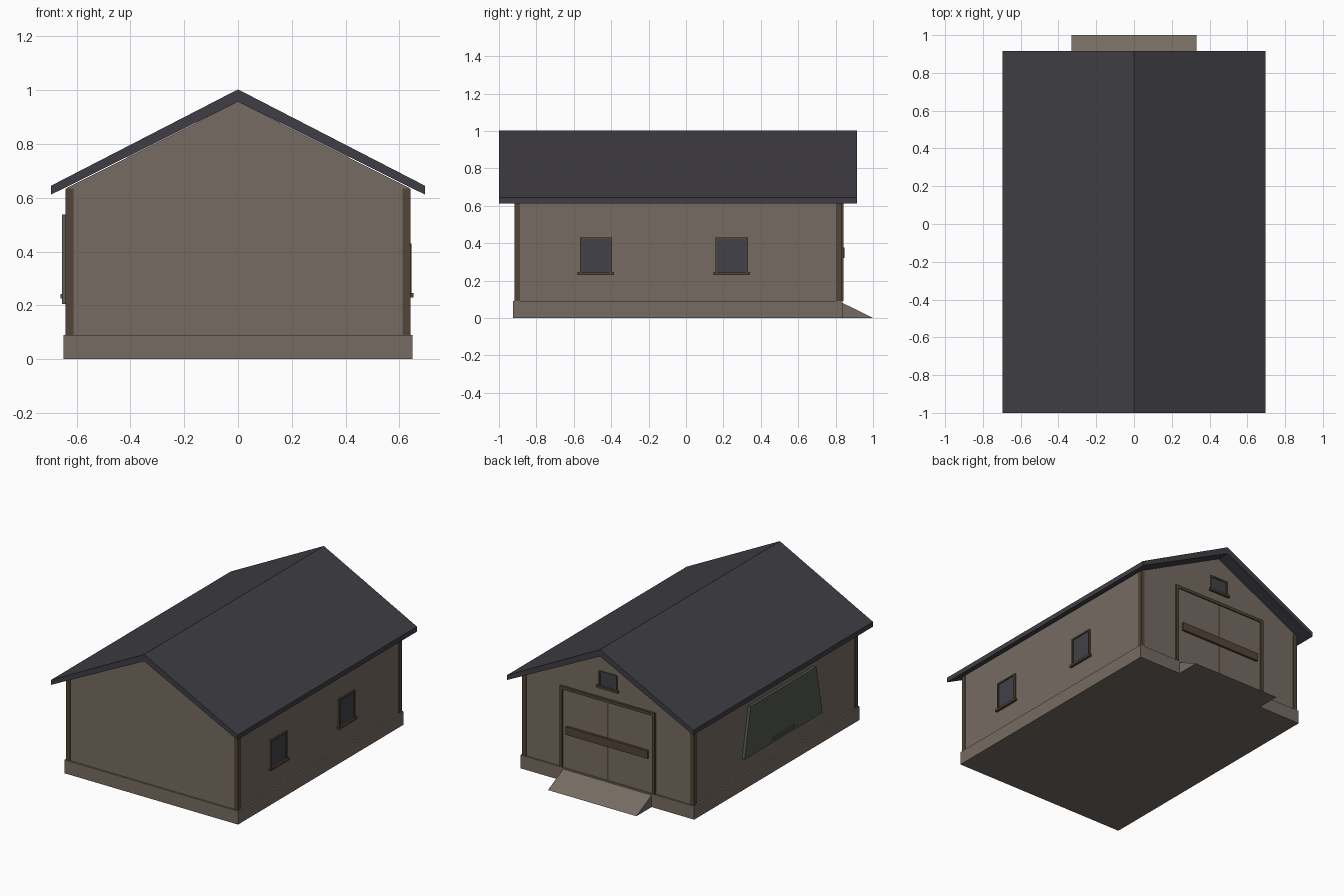
import bpy
import bmesh

if "Cube" in bpy.data.objects:
    bpy.data.objects.remove(bpy.data.objects["Cube"], do_unlink=True)


def material(name, r, g, b):
    m = bpy.data.materials.new(name)
    m.use_nodes = True
    m.diffuse_color = (r, g, b, 1)
    m.node_tree.nodes["Principled BSDF"].inputs["Base Color"].default_value = (r, g, b, 1)
    return m


WALL = material("warm grey wall", 0.18, 0.15, 0.122)
ROOF = material("charcoal roof", 0.05, 0.048, 0.058)
TRIM = material("brown trim", 0.085, 0.06, 0.038)
GLASS = material("dark glass", 0.055, 0.052, 0.067)
GREEN = material("dull green panel", 0.085, 0.1, 0.08)


def prism(name, outline, axis, start, end, mat):
    """Extrude a 2D outline along axis; outline holds the other two coordinates in order."""
    bm = bmesh.new()

    def place(p, t):
        co = list(p)
        co.insert("xyz".index(axis), t)
        return bm.verts.new(co)

    a = [place(p, start) for p in outline]
    b = [place(p, end) for p in outline]
    bm.faces.new(a)
    bm.faces.new(b)
    for i in range(len(a)):
        j = (i + 1) % len(a)
        bm.faces.new((a[i], a[j], b[j], b[i]))
    bmesh.ops.recalc_face_normals(bm, faces=bm.faces)
    me = bpy.data.meshes.new(name)
    bm.to_mesh(me)
    bm.free()
    me.materials.append(mat)
    ob = bpy.data.objects.new(name, me)
    bpy.context.collection.objects.link(ob)
    return ob


def box(name, x, y, z, mat):
    return prism(name, [(x[0], y[0]), (x[1], y[0]), (x[1], y[1]), (x[0], y[1])],
                 "z", z[0], z[1], mat)


W, FRONT, BACK = 0.636, -0.913, 0.827
BASE, EAVE = 0.09, 0.637

# Foundation and access ramp
box("foundation", (-0.648, 0.648), (-0.925, 0.838), (0, BASE), WALL)
prism("ramp", [(0.838, 0), (1.0, 0), (0.838, 0.08)], "x", -0.33, 0.33, WALL)

# Walls with gables
prism("walls", [(-W, BASE), (W, BASE), (W, EAVE), (0, 0.957), (-W, EAVE)],
      "y", FRONT, BACK, WALL)

# Pitched roof
prism("roof", [(-0.695, 0.612), (0, 0.957), (0.695, 0.612),
               (0.695, 0.645), (0, 1.003), (-0.695, 0.645)], "y", -1.0, 0.915, ROOF)

# Corner posts
for side, sx in (("left", 1), ("right", -1)):
    xs = sorted((sx * 0.612, sx * 0.641))
    box("front_post_" + side, xs, (-0.918, -0.888), (BASE, EAVE - 0.002), TRIM)
    box("back_post_" + side, xs, (0.802, 0.832), (BASE, EAVE - 0.002), TRIM)


def window(name, centre, half, z0, z1, wall, facing):
    """Framed window with a sill on the wall plane facing +x or +y."""
    def part(suffix, u, z, depth, mat):
        u = (centre + u[0], centre + u[1])
        d = (wall - 0.005, wall + depth)
        x, y = (d, u) if facing == "x" else (u, d)
        box(name + suffix, x, y, z, mat)

    t = 0.01
    part("_glass", (-half + t, half - t), (z0, z1 - t), 0.004, GLASS)
    part("_jamb_a", (-half, -half + t), (z0, z1), 0.01, TRIM)
    part("_jamb_b", (half - t, half), (z0, z1), 0.01, TRIM)
    part("_head", (-half + t, half - t), (z1 - t, z1), 0.01, TRIM)
    part("_sill", (-half - 0.012, half + 0.012), (z0 - 0.015, z0), 0.017, TRIM)


# Side windows and gable window
window("front_window", -0.482, 0.086, 0.245, 0.43, W, "x")
window("rear_window", 0.245, 0.086, 0.245, 0.43, W, "x")
window("gable_window", 0, 0.068, 0.715, 0.812, BACK, "y")

# Double door, frame and bar
for side, sx in (("left", 1), ("right", -1)):
    box("door_leaf_" + side, sorted((sx * 0.006, sx * 0.335)), (BACK - 0.005, 0.833),
        (BASE, 0.617), WALL)
    box("door_jamb_" + side, sorted((sx * 0.335, sx * 0.355)), (BACK - 0.005, 0.841),
        (BASE, 0.637), TRIM)
box("door_head", (-0.335, 0.335), (BACK - 0.005, 0.841), (0.617, 0.637), TRIM)
box("door_gap", (-0.006, 0.006), (BACK - 0.005, 0.835), (BASE, 0.617), TRIM)
box("door_bar", (-0.305, 0.305), (0.833, 0.848), (0.322, 0.376), TRIM)

# Sloped-sided panel with handle on the right wall
prism("side_panel", [(-0.52, 0.205), (0.31, 0.205), (0.245, 0.538), (-0.455, 0.538)],
      "x", -0.654, -W + 0.005, GREEN)
box("panel_handle", (-0.66, -0.65), (-0.215, 0.005), (0.225, 0.242), GREEN)
